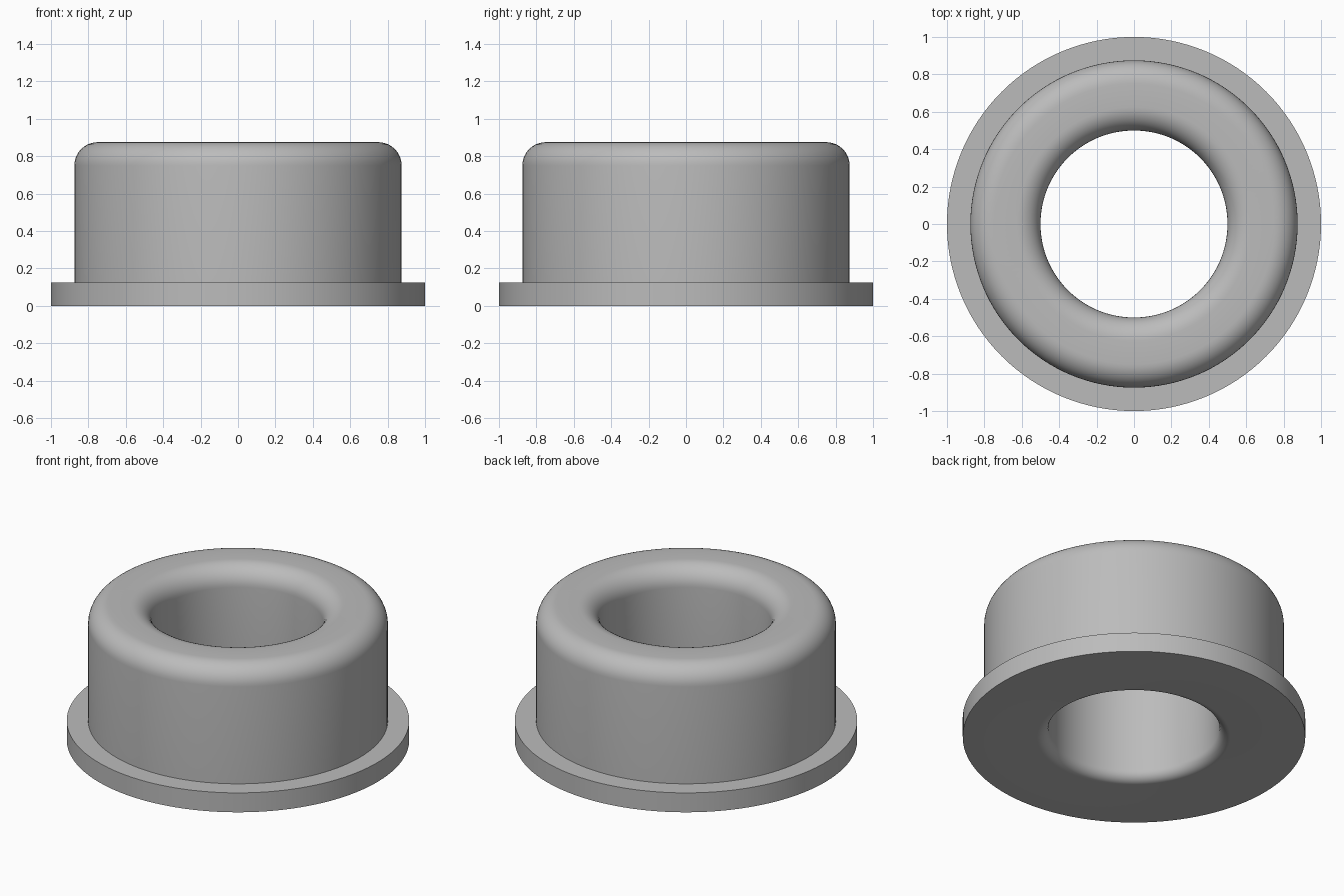
import bpy
import bmesh
import math
from mathutils import Matrix

cube = bpy.data.objects.get("Cube")
if cube:
    bpy.data.objects.remove(cube, do_unlink=True)

SEGMENTS = 128
BORE, BODY, FLANGE = 0.5, 0.875, 1.0
FLANGE_TOP, TOP = 0.125, 0.875
TOP_FILLET, BOTTOM_FILLET = 0.125, 0.065

# Plain grey material
grey = bpy.data.materials.new("plain_grey")
grey.use_nodes = True
colour = (0.5, 0.5, 0.5, 1)
grey.diffuse_color = colour
grey.node_tree.nodes["Principled BSDF"].inputs["Base Color"].default_value = colour


def arc(cx, cz, radius, start, end, steps=10):
    """Points of a rounded corner in the radius/height plane."""
    angles = [math.radians(start + (end - start) * i / steps) for i in range(steps + 1)]
    return [(cx + radius * math.cos(a), cz + radius * math.sin(a)) for a in angles]


# Closed cross-section: flange, rounded shoulder, rounded bore mouth, eased lower rim
profile = [(FLANGE, 0), (FLANGE, FLANGE_TOP), (BODY, FLANGE_TOP)]
profile += arc(BODY - TOP_FILLET, TOP - TOP_FILLET, TOP_FILLET, 0, 90)
profile += arc(BORE + TOP_FILLET, TOP - TOP_FILLET, TOP_FILLET, 90, 180)
profile += arc(BORE + BOTTOM_FILLET, BOTTOM_FILLET, BOTTOM_FILLET, 180, 270)

# Revolve the cross-section into rings joined by quads
bm = bmesh.new()
rings = []
for s in range(SEGMENTS):
    turn = Matrix.Rotation(math.tau * s / SEGMENTS, 3, 'Z')
    ring = [bm.verts.new((r, 0, z)) for r, z in profile]
    bmesh.ops.rotate(bm, verts=ring, cent=(0, 0, 0), matrix=turn)
    rings.append(ring)
for s, ring in enumerate(rings):
    after = rings[(s + 1) % SEGMENTS]
    for i in range(len(profile)):
        j = (i + 1) % len(profile)
        bm.faces.new((ring[i], after[i], after[j], ring[j]))
bmesh.ops.recalc_face_normals(bm, faces=bm.faces)

mesh = bpy.data.meshes.new("flanged_bushing")
bm.to_mesh(mesh)
bm.free()
mesh.materials.append(grey)
bushing = bpy.data.objects.new("flanged_bushing", mesh)
bpy.context.collection.objects.link(bushing)

# Smooth curved faces, keep the flange edges crisp
bpy.ops.object.select_all(action='DESELECT')
bushing.select_set(True)
bpy.context.view_layer.objects.active = bushing
bpy.ops.object.shade_smooth_by_angle(angle=math.radians(30))
